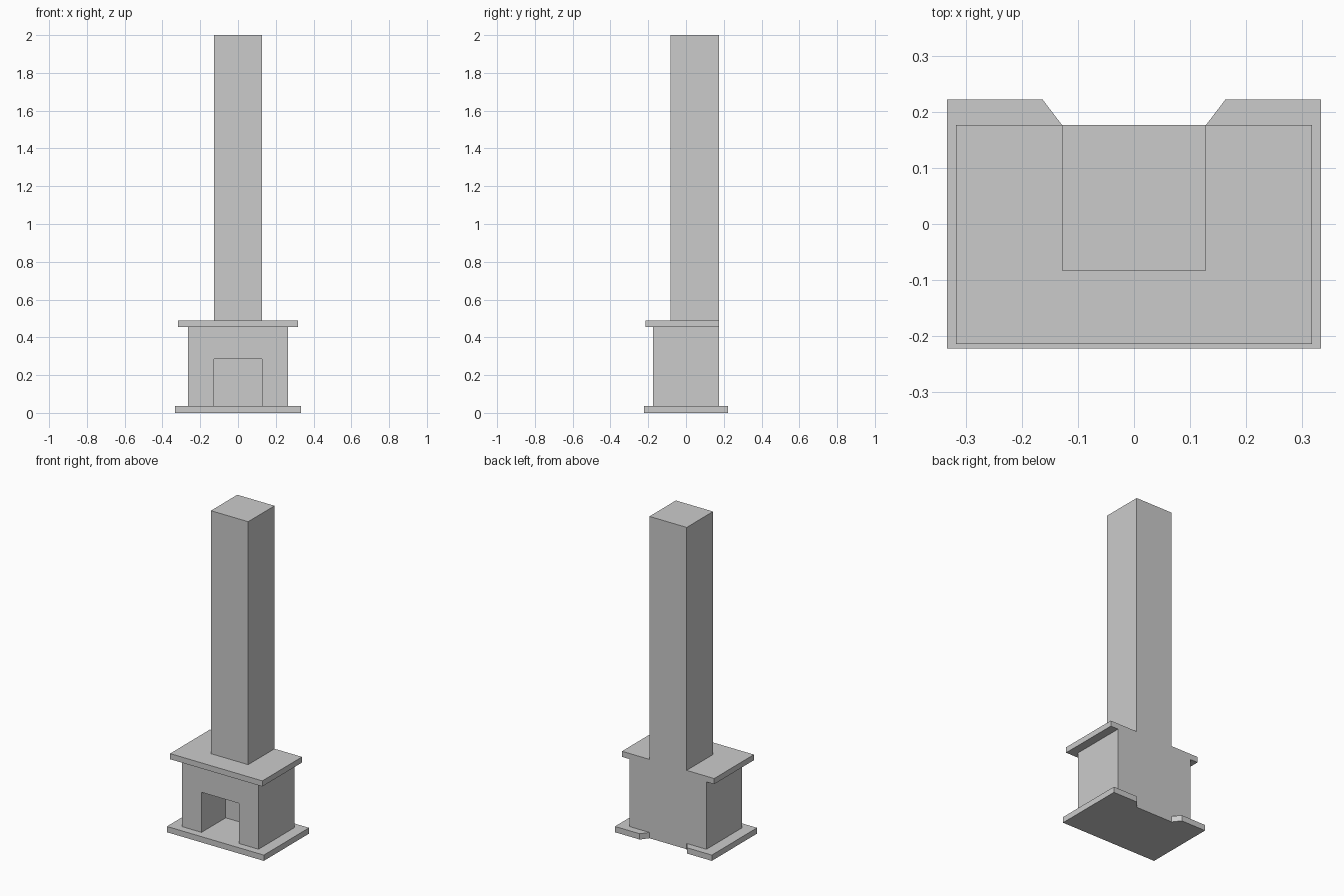
import bpy
import bmesh

if "Cube" in bpy.data.objects:
    bpy.data.objects.remove(bpy.data.objects["Cube"])


def prism(name, outline, z0, z1):
    """Extrude a counter-clockwise xy outline from z0 to z1."""
    bm = bmesh.new()
    face = bm.faces.new([bm.verts.new((x, y, z0)) for x, y in outline])
    top = bmesh.ops.extrude_face_region(bm, geom=[face], use_keep_orig=True)
    for v in top["geom"]:
        if isinstance(v, bmesh.types.BMVert):
            v.co.z = z1
    bmesh.ops.recalc_face_normals(bm, faces=bm.faces)
    mesh = bpy.data.meshes.new(name)
    bm.to_mesh(mesh)
    bm.free()
    ob = bpy.data.objects.new(name, mesh)
    bpy.context.collection.objects.link(ob)
    return ob


def block(name, half_w, y0, y1, z0, z1):
    return prism(name, [(-half_w, y0), (half_w, y0), (half_w, y1), (-half_w, y1)], z0, z1)


def combine(target, other, operation):
    """Apply a boolean and remove the helper."""
    mod = target.modifiers.new(operation.lower(), 'BOOLEAN')
    mod.operation = operation
    mod.solver = 'EXACT'
    mod.object = other
    bpy.context.view_layer.objects.active = target
    bpy.ops.object.modifier_apply(modifier=mod.name)
    bpy.data.objects.remove(other)


BACK = 0.176      # shared plane of the rear wall
FLUE = 0.128      # half width of chimney and firebox
BASE_TOP, MANTEL_BOTTOM, MANTEL_TOP = 0.036, 0.455, 0.490

# Hearth slab with a splayed notch at the back
right = [(0.333, -0.222), (0.333, 0.222), (0.163, 0.222), (FLUE, BACK)]
left = [(-x, y) for x, y in reversed(right)]
hearth_slab = prism("hearth_slab", right + left, 0, BASE_TOP)

# Firebox surround with its front opening
fireplace = block("fireplace", 0.264, -0.175, BACK, BASE_TOP, MANTEL_BOTTOM)
opening = block("firebox_opening", FLUE, -0.3, 0.062, -0.1, 0.285)
combine(fireplace, opening, 'DIFFERENCE')

# Mantel shelf and chimney stack, flush with the rear wall
mantel = block("mantel_shelf", 0.317, -0.214, BACK, MANTEL_BOTTOM, MANTEL_TOP)
chimney = block("chimney", FLUE, -0.083, BACK, MANTEL_TOP, 2.0)

# Merge the masonry so no hidden faces remain
for part in (hearth_slab, mantel, chimney):
    combine(fireplace, part, 'UNION')
